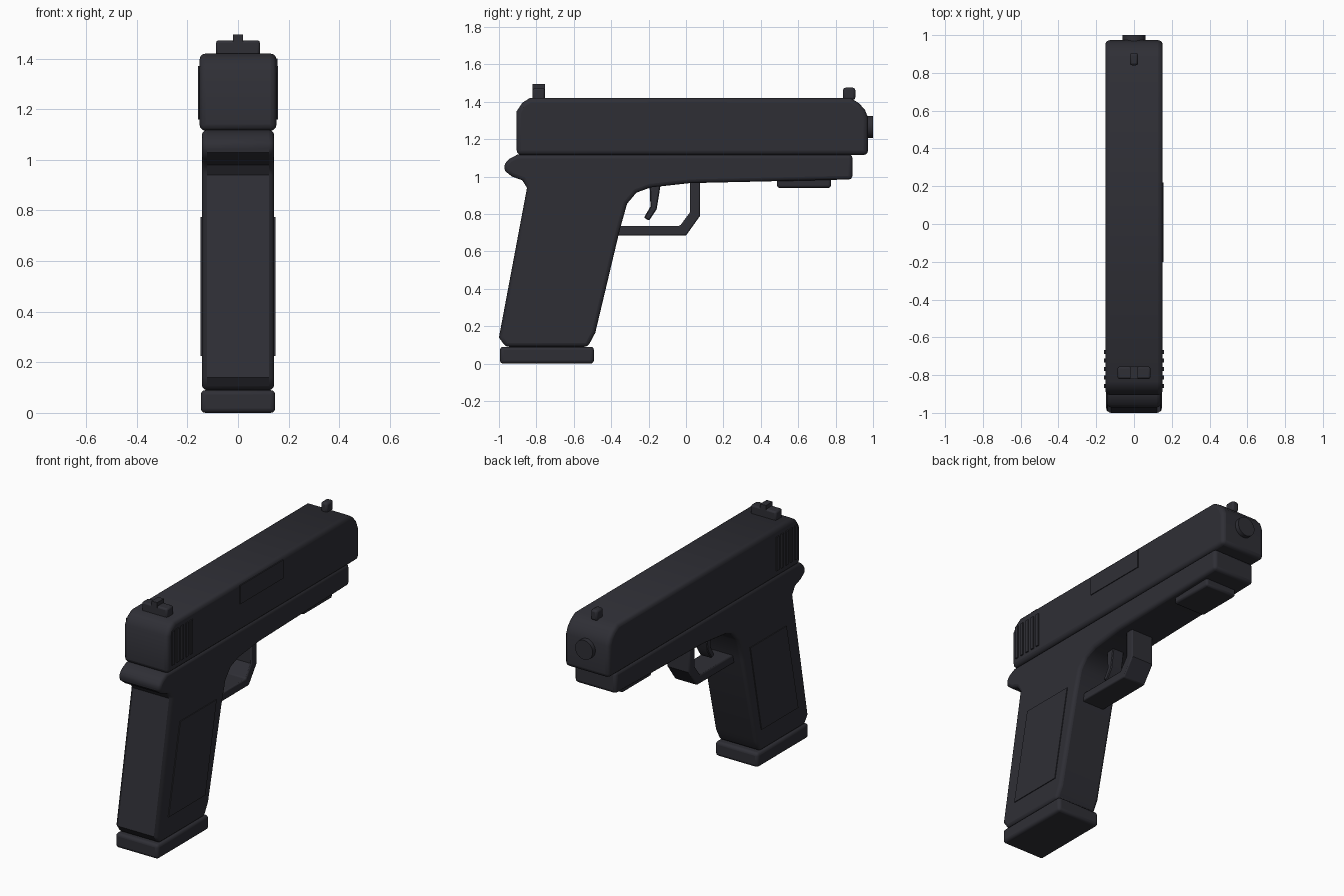
import bpy
import bmesh
import math

cube = bpy.data.objects.get("Cube")
if cube:
    bpy.data.objects.remove(cube, do_unlink=True)

black = bpy.data.materials.new("matte black")
black.use_nodes = True
black.diffuse_color = (0.028, 0.028, 0.036, 1)
black.node_tree.nodes["Principled BSDF"].inputs["Base Color"].default_value = (0.028, 0.028, 0.036, 1)


def finish(obj, bevel, segments=3):
    """Add material, rounded edges and smooth shading."""
    obj.data.materials.append(black)
    if bevel:
        mod = obj.modifiers.new("rounded edges", "BEVEL")
        mod.width = bevel
        mod.segments = segments
        mod.limit_method = "ANGLE"
        mod.angle_limit = math.radians(50)
        mod.use_clamp_overlap = False
    bpy.ops.object.select_all(action="DESELECT")
    obj.select_set(True)
    bpy.context.view_layer.objects.active = obj
    bpy.ops.object.shade_smooth_by_angle(angle=math.radians(35))
    return obj


def plate(name, outline, x0, x1, bevel=0.0, segments=3):
    """Extrude a side outline of (y, z) points from x0 to x1."""
    bm = bmesh.new()
    face = bm.faces.new([bm.verts.new((x0, y, z)) for y, z in outline])
    ext = bmesh.ops.extrude_face_region(bm, geom=[face])
    moved = [v for v in ext["geom"] if isinstance(v, bmesh.types.BMVert)]
    bmesh.ops.translate(bm, verts=moved, vec=(x1 - x0, 0, 0))
    bmesh.ops.recalc_face_normals(bm, faces=bm.faces)
    mesh = bpy.data.meshes.new(name)
    bm.to_mesh(mesh)
    bm.free()
    obj = bpy.data.objects.new(name, mesh)
    bpy.context.collection.objects.link(obj)
    return finish(obj, bevel, segments)


def box(name, x, y, z, bevel=0.0, segments=2):
    """Box from (low, high) ranges on each axis."""
    outline = [(y[0], z[0]), (y[1], z[0]), (y[1], z[1]), (y[0], z[1])]
    return plate(name, outline, x[0], x[1], bevel, segments)


# Slide with rounded top corners
plate("slide", [(-0.905, 1.115), (0.973, 1.115), (0.973, 1.315), (0.957, 1.357),
                (0.925, 1.392), (0.88, 1.42), (-0.835, 1.42), (-0.875, 1.395),
                (-0.905, 1.35)], -0.152, 0.152, 0.024)

# Frame, grip and rear tang in one outline
plate("frame", [(-0.9, 1.118), (-0.945, 1.095), (-0.973, 1.065), (-0.968, 1.03),
                (-0.93, 1.0), (-0.875, 0.98), (-0.85, 0.94),
                (-1.0, 0.14), (-0.965, 0.09), (-0.525, 0.09), (-0.485, 0.165),
                (-0.353, 0.72), (-0.315, 0.855), (-0.265, 0.914), (-0.19, 0.942),
                (0.02, 0.965), (0.89, 0.985), (0.89, 1.118)], -0.143, 0.143, 0.02)

box("magazine_base", (-0.147, 0.147), (-0.995, -0.492), (0, 0.09), 0.018, 3)
box("accessory_rail", (-0.107, 0.107), (0.487, 0.775), (0.94, 1.0), 0.012)

# Trigger and its guard
plate("trigger_guard", [(-0.37, 0.685), (0, 0.685), (0.075, 0.79), (0.075, 0.99),
                        (0.022, 0.99), (0.022, 0.81), (-0.032, 0.737),
                        (-0.37, 0.737)], -0.077, 0.077, 0.007, 2)
plate("trigger", [(-0.195, 0.96), (-0.135, 0.96), (-0.157, 0.825), (-0.197, 0.765),
                  (-0.225, 0.78), (-0.19, 0.84)], -0.04, 0.04, 0.005, 1)

# Side details
for side, s in (("right", -1), ("left", 1)):
    plate(side + "_grip_panel", [(-0.775, 0.775), (-0.42, 0.775), (-0.53, 0.225),
                                 (-0.89, 0.225)], s * 0.14, s * 0.148)
    for i in range(5):
        y = -0.857 + i * 0.045
        box(f"{side}_serration_{i + 1}", sorted((s * 0.145, s * 0.159)),
            (y - 0.011, y + 0.011), (1.16, 1.37))

box("ejection_port", (0.1, 0.157), (-0.2, 0.22), (1.285, 1.4))

# Sights
box("rear_sight", (-0.087, 0.087), (-0.82, -0.755), (1.41, 1.472), 0.01)
box("rear_sight_post", (-0.02, 0.02), (-0.82, -0.755), (1.45, 1.495))
box("front_sight", (-0.022, 0.022), (0.84, 0.905), (1.41, 1.475), 0.012)

# Muzzle end of the barrel
bpy.ops.mesh.primitive_cylinder_add(vertices=32, radius=0.06, depth=0.1,
                                    location=(0, 0.95, 1.265),
                                    rotation=(math.pi / 2, 0, 0))
barrel = bpy.context.object
barrel.name = "barrel_muzzle"
finish(barrel, 0)
